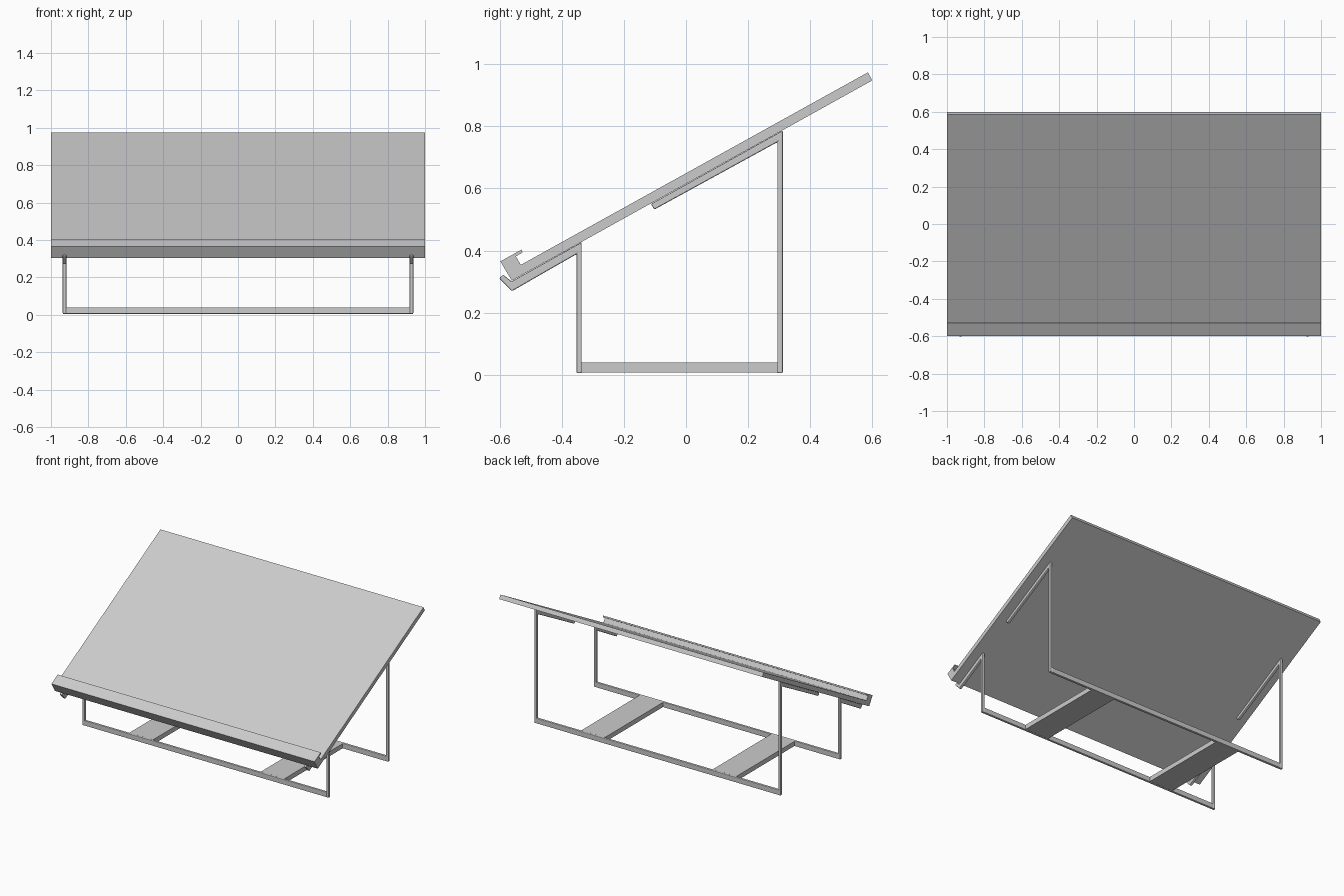
import bpy
import bmesh
from mathutils import Vector

if "Cube" in bpy.data.objects:
    bpy.data.objects.remove(bpy.data.objects["Cube"])


def extrude_profile(name, profile, x0, x1, bevel=0.0):
    """Extrude a closed (y, z) side profile from x0 to x1."""
    bm = bmesh.new()
    face = bm.faces.new([bm.verts.new((x0, y, z)) for y, z in profile])
    ext = bmesh.ops.extrude_face_region(bm, geom=[face])
    moved = [v for v in ext["geom"] if isinstance(v, bmesh.types.BMVert)]
    bmesh.ops.translate(bm, verts=moved, vec=Vector((x1 - x0, 0, 0)))
    bmesh.ops.recalc_face_normals(bm, faces=bm.faces)
    mesh = bpy.data.meshes.new(name)
    bm.to_mesh(mesh)
    bm.free()
    obj = bpy.data.objects.new(name, mesh)
    bpy.context.collection.objects.link(obj)
    if bevel:
        mod = obj.modifiers.new("rounded_edges", "BEVEL")
        mod.width = bevel
        mod.segments = 2
        mod.limit_method = "ANGLE"
    return obj


def rect(y0, y1, z0, z1):
    return [(y0, z0), (y1, z0), (y1, z1), (y0, z1)]


BASE, RAIL_TOP = 0.005, 0.04
OUTER, INNER = 0.937, 0.918

# Sloping board with the ledge and its thin lip in one profile
board = [(-0.561, 0.303), (0.600, 0.948), (0.586, 0.974), (-0.532, 0.354),
         (-0.548, 0.381), (-0.526, 0.394), (-0.530, 0.403), (-0.598, 0.365)]
extrude_profile("board", board, -1.0, 1.0)

# Bent bars: front leg with hooked arm, back leg with straight arm
front_leg = [(-0.336, BASE), (-0.336, 0.427), (-0.562, 0.3005), (-0.589, 0.322),
             (-0.602, 0.311), (-0.561, 0.269), (-0.353, 0.388), (-0.353, BASE)]
back_leg = [(0.312, BASE), (0.312, 0.787), (-0.113, 0.550), (-0.102, 0.532),
            (0.294, 0.749), (0.294, BASE)]

for side, s in (("left", -1), ("right", 1)):
    extrude_profile("front_leg_" + side, front_leg, s * INNER, s * OUTER, 0.004)
    extrude_profile("back_leg_" + side, back_leg, s * INNER, s * OUTER, 0.004)
    # Wide flat bars tying the two rails together
    extrude_profile("cross_bar_" + side, rect(-0.337, 0.295, BASE + 0.002, RAIL_TOP - 0.001),
                    s * 0.41, s * 0.59)

# Long base rails
extrude_profile("front_rail", rect(-0.353, -0.336, BASE, RAIL_TOP), -0.922, 0.922, 0.004)
extrude_profile("back_rail", rect(0.294, 0.312, BASE, RAIL_TOP), -0.922, 0.922, 0.004)
